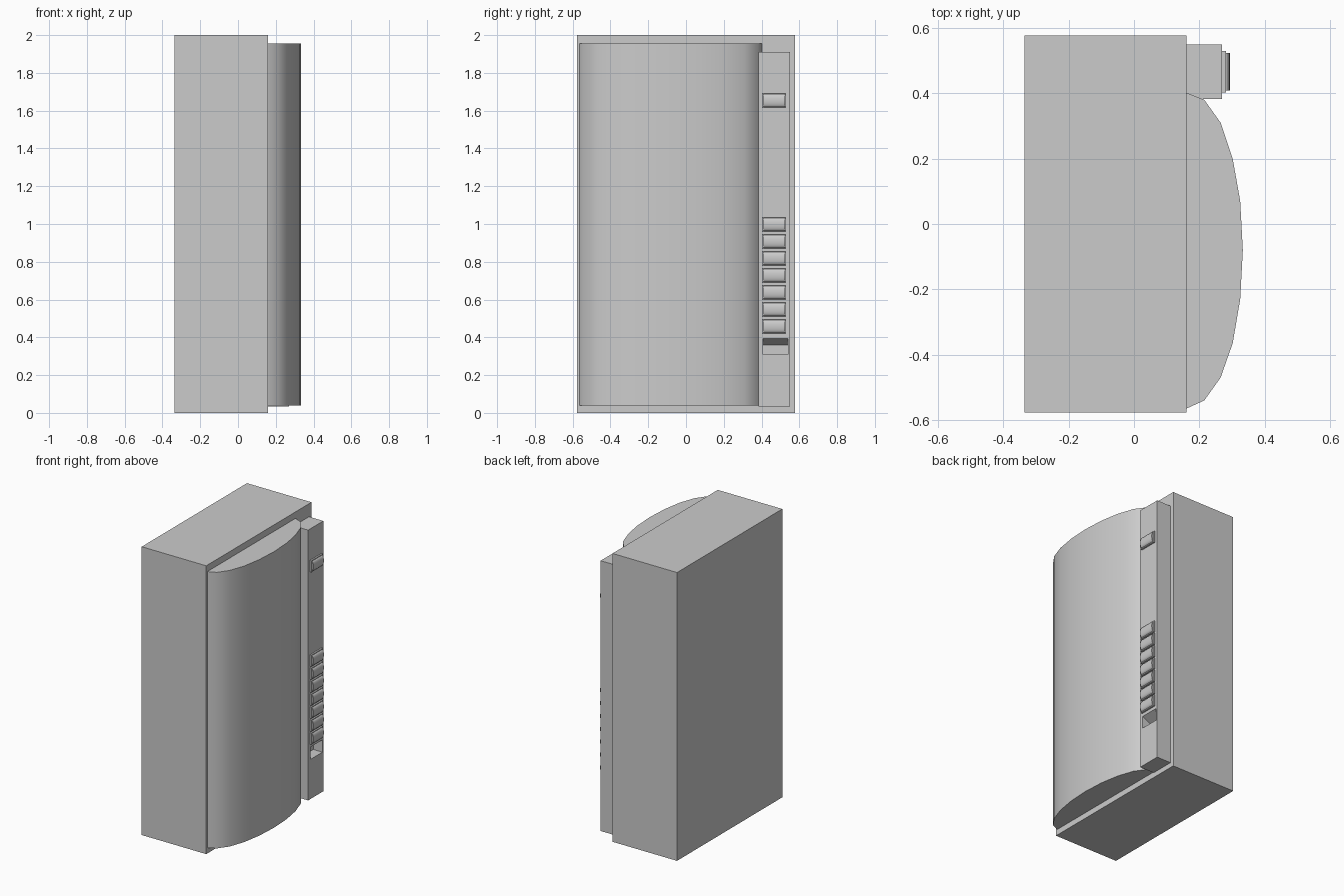
import bpy, bmesh, math

if "Cube" in bpy.data.objects:
    bpy.data.objects.remove(bpy.data.objects["Cube"])


def finish(bm, name):
    bmesh.ops.recalc_face_normals(bm, faces=bm.faces)
    me = bpy.data.meshes.new(name)
    bm.to_mesh(me)
    bm.free()
    ob = bpy.data.objects.new(name, me)
    bpy.context.collection.objects.link(ob)
    return ob


def prism(name, pts, lo, hi, axis):
    """Extrude an outline: axis 'z' takes (x, y) points, axis 'y' takes (x, z) points."""
    bm = bmesh.new()
    place = (lambda a, b, t: (a, b, t)) if axis == 'z' else (lambda a, b, t: (a, t, b))
    v0 = [bm.verts.new(place(a, b, lo)) for a, b in pts]
    v1 = [bm.verts.new(place(a, b, hi)) for a, b in pts]
    bm.faces.new(v0)
    bm.faces.new(v1)
    n = len(pts)
    for i in range(n):
        j = (i + 1) % n
        bm.faces.new((v0[i], v0[j], v1[j], v1[i]))
    return finish(bm, name)


def box(name, x, y, z):
    return prism(name, [(x[0], y[0]), (x[1], y[0]), (x[1], y[1]), (x[0], y[1])], z[0], z[1], 'z')


def smooth(ob, angle):
    bpy.ops.object.select_all(action='DESELECT')
    ob.select_set(True)
    bpy.context.view_layer.objects.active = ob
    bpy.ops.object.shade_smooth_by_angle(angle=math.radians(angle))


# Cabinet
box("cabinet", (-0.335, 0.16), (-0.577, 0.577), (0, 2))

# Bowed display front
bow = [(0.16, -0.565), (0.215, -0.54), (0.265, -0.47), (0.302, -0.365), (0.325, -0.23), (0.333, -0.08),
       (0.325, 0.07), (0.302, 0.20), (0.265, 0.31), (0.215, 0.38), (0.16, 0.402)]
smooth(prism("display_front", bow, 0.04, 1.955, 'z'), 50)

# Control column with a sloped tray recess
panel = box("control_panel", (0.16, 0.27), (0.383, 0.55), (0.035, 1.91))
cutter = prism("tray_cutter", [(0.20, 0.31), (0.30, 0.31), (0.30, 0.41), (0.27, 0.395), (0.20, 0.36)],
               0.407, 0.54, 'y')
cutter.hide_render = True
mod = panel.modifiers.new("tray", 'BOOLEAN')
mod.operation = 'DIFFERENCE'
mod.solver = 'EXACT'
mod.object = cutter
bpy.context.view_layer.objects.active = panel
bpy.ops.object.modifier_apply(modifier=mod.name)
bpy.data.objects.remove(cutter)


# Buttons: thin surround plus a rounded key
def button(index, z):
    box(f"button_surround_{index}", (0.265, 0.281), (0.402, 0.53), (z - 0.04, z + 0.04))
    arc = [(0.281 + 0.012 * math.cos(a), z + 0.034 * math.sin(a))
           for a in (math.radians(-90 + 22.5 * i) for i in range(9))]
    smooth(prism(f"button_key_{index}", [(0.275, z - 0.034)] + arc + [(0.275, z + 0.034)],
                 0.409, 0.523, 'y'), 50)


for i, z in enumerate([1.653] + [0.998 - 0.09 * k for k in range(7)]):
    button(i, z)
